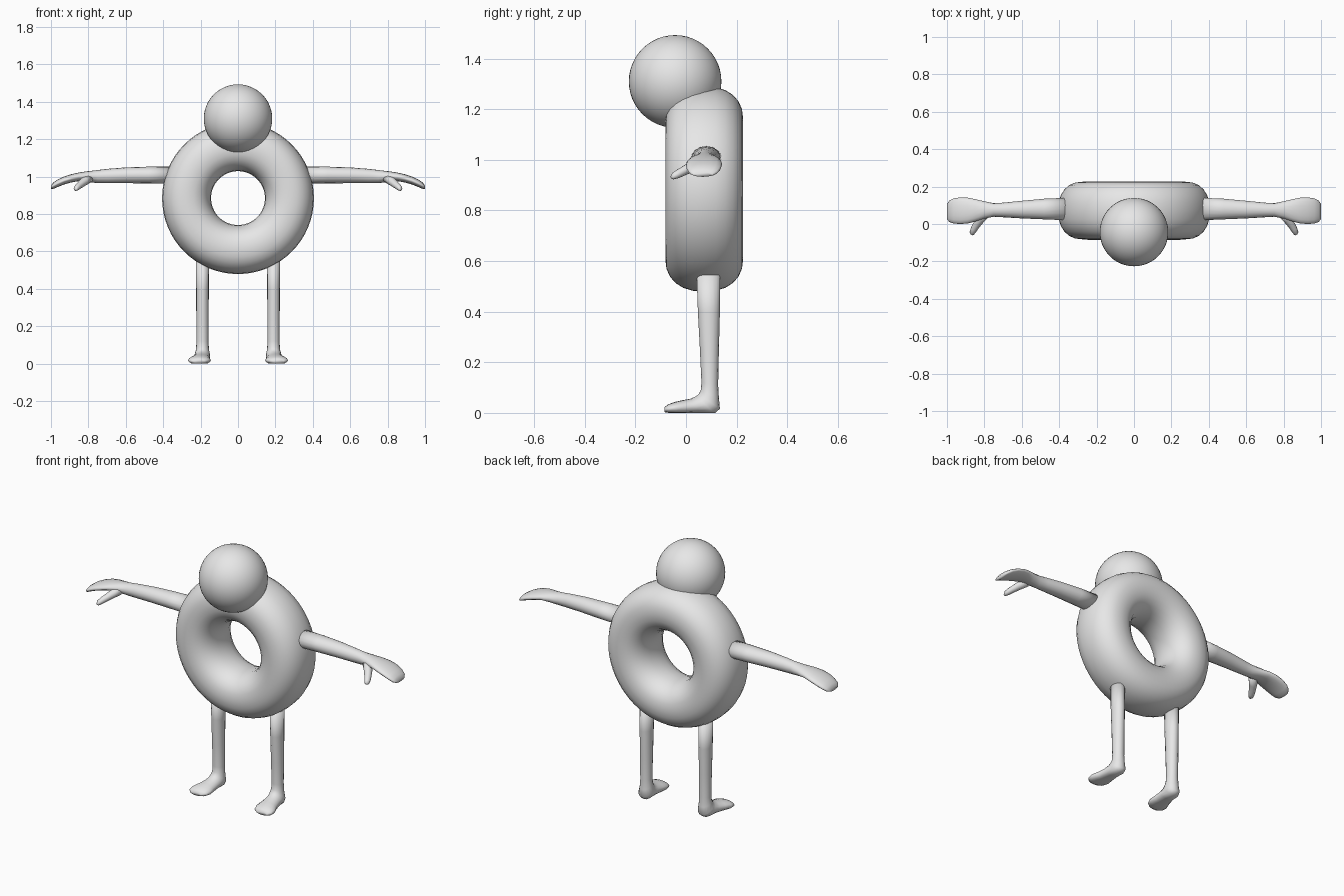
import bpy, bmesh, math
from mathutils import Vector

if "Cube" in bpy.data.objects:
    bpy.data.objects.remove(bpy.data.objects["Cube"])

grey = bpy.data.materials.new("plain grey")
grey.diffuse_color = (0.8, 0.8, 0.8, 1)
grey.use_nodes = True
grey.node_tree.nodes["Principled BSDF"].inputs["Base Color"].default_value = grey.diffuse_color


def finish(bm, name):
    """Turn a bmesh into a smooth-shaded object."""
    bmesh.ops.recalc_face_normals(bm, faces=bm.faces)
    for f in bm.faces:
        f.smooth = True
    mesh = bpy.data.meshes.new(name)
    bm.to_mesh(mesh)
    bm.free()
    mesh.materials.append(grey)
    obj = bpy.data.objects.new(name, mesh)
    bpy.context.collection.objects.link(obj)
    return obj


def skin(bm, rings, closed=False):
    """Bridge successive vertex rings with quads, capping open ends."""
    n = len(rings[0])
    pairs = list(zip(rings, rings[1:]))
    if closed:
        pairs.append((rings[-1], rings[0]))
    else:
        bm.faces.new(rings[0])
        bm.faces.new(rings[-1])
    for r, s in pairs:
        for i in range(n):
            j = (i + 1) % n
            bm.faces.new((r[i], r[j], s[j], s[i]))


def limb(name, sections, side, n=16):
    """Loft ellipses given as (centre, half axis a, half axis b); side mirrors x."""
    bm = bmesh.new()
    rings = []
    for c, a, b in sections:
        c, a, b = Vector(c), Vector(a), Vector(b)
        ring = []
        for i in range(n):
            t = 2 * math.pi * i / n
            p = c + a * math.cos(t) + b * math.sin(t)
            ring.append(bm.verts.new((p.x * side, p.y, max(p.z, 0))))
        rings.append(ring)
    skin(bm, rings)
    return finish(bm, name)


def soft(v, power):
    return math.copysign(abs(v) ** power, v)


# Ring-shaped body with a slightly squared cross-section
bm = bmesh.new()
rings = []
for k in range(64):
    u = 2 * math.pi * k / 64
    ring = []
    for i in range(24):
        t = 2 * math.pi * i / 24
        r = 0.275 + 0.131 * soft(math.cos(t), 0.88)
        y = 0.072 + 0.154 * soft(math.sin(t), 0.88)
        ring.append(bm.verts.new((r * math.cos(u), y, 0.885 + r * math.sin(u))))
    rings.append(ring)
skin(bm, rings, closed=True)
finish(bm, "ring_body")

# Ball head
bm = bmesh.new()
bmesh.ops.create_uvsphere(bm, u_segments=48, v_segments=24, radius=0.183)
bmesh.ops.translate(bm, verts=bm.verts, vec=(0, -0.043, 1.31))
finish(bm, "head")

# Arm and hand: x, y centre, z centre, half depth, half height
ARM = [(0.36, 0.08, 1.008, 0.06, 0.046), (0.48, 0.08, 1.008, 0.055, 0.045),
       (0.60, 0.077, 1.007, 0.047, 0.042), (0.70, 0.075, 1.003, 0.039, 0.038),
       (0.75, 0.075, 1.0, 0.036, 0.035), (0.80, 0.075, 1.0, 0.046, 0.029),
       (0.85, 0.073, 0.999, 0.06, 0.023), (0.89, 0.072, 0.991, 0.069, 0.022),
       (0.93, 0.071, 0.979, 0.071, 0.021), (0.965, 0.07, 0.964, 0.067, 0.02),
       (0.988, 0.068, 0.951, 0.057, 0.017), (1.0, 0.066, 0.942, 0.04, 0.009)]
# Thumb: centre and radius
THUMB = [((0.795, 0.05, 0.99), 0.024), ((0.825, 0.02, 0.973), 0.024),
         ((0.845, -0.01, 0.956), 0.02), ((0.858, -0.032, 0.945), 0.018),
         ((0.867, -0.05, 0.937), 0.014), ((0.869, -0.058, 0.933), 0.006)]
# Leg and foot: x centre, half width, then front/top and back/bottom points (y, z)
LEG = [(0.19, 0.035, (0.042, 0.545), (0.135, 0.545)),
       (0.19, 0.034, (0.047, 0.40), (0.134, 0.40)),
       (0.19, 0.033, (0.055, 0.25), (0.130, 0.25)),
       (0.19, 0.032, (0.061, 0.12), (0.127, 0.11)),
       (0.19, 0.035, (0.058, 0.088), (0.130, 0.06)),
       (0.191, 0.042, (0.050, 0.074), (0.134, 0.016)),
       (0.193, 0.043, (0.040, 0.066), (0.115, -0.004)),
       (0.196, 0.045, (0.018, 0.056), (0.055, -0.002)),
       (0.201, 0.052, (-0.015, 0.050), (0.0, -0.006)),
       (0.206, 0.061, (-0.045, 0.043), (-0.035, -0.006)),
       (0.210, 0.055, (-0.070, 0.034), (-0.068, -0.003)),
       (0.213, 0.034, (-0.086, 0.022), (-0.085, 0.003))]

arm = [((x, y, z), (0, d, 0), (0, 0, h)) for x, y, z, d, h in ARM]
thumb = [(c, (0.83 * r, 0.5 * r, 0), (0, 0, r)) for c, r in THUMB]
leg = [((x, (f[0] + b[0]) / 2, (f[1] + b[1]) / 2),
        (0, (f[0] - b[0]) / 2, (f[1] - b[1]) / 2), (w, 0, 0))
       for x, w, f, b in LEG]

for label, side in (("right", 1), ("left", -1)):
    limb(label + "_arm", arm, side)
    limb(label + "_thumb", thumb, side, 12)
    limb(label + "_leg", leg, side)
